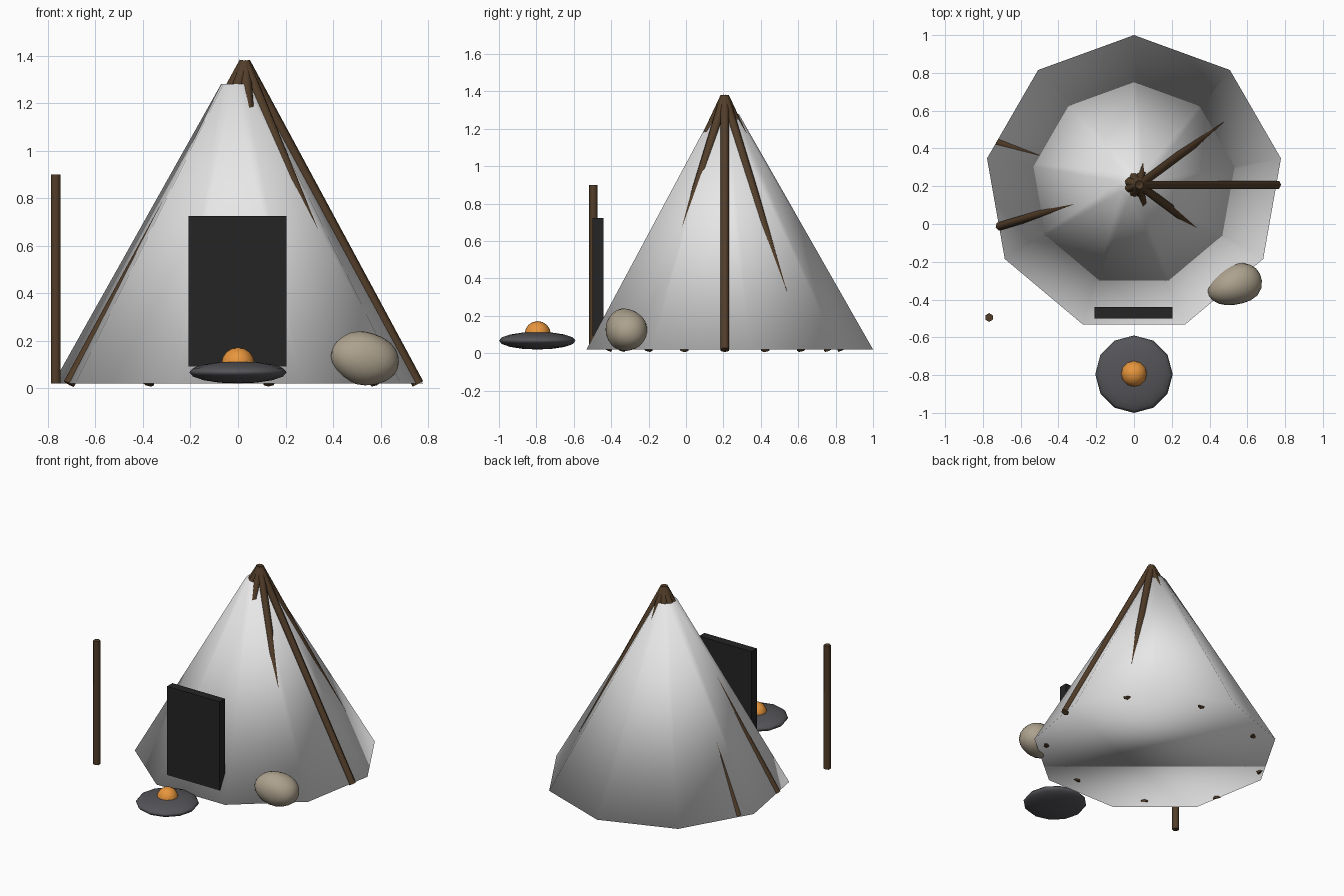
import bpy, math
from mathutils import Vector

if "Cube" in bpy.data.objects:
    bpy.data.objects.remove(bpy.data.objects["Cube"])


def material(name, rgb):
    m = bpy.data.materials.new(name)
    m.diffuse_color = (*rgb, 1)
    m.use_nodes = True
    m.node_tree.nodes["Principled BSDF"].inputs["Base Color"].default_value = m.diffuse_color
    return m


CANVAS = material("canvas_white", (0.8, 0.8, 0.8))
WOOD = material("dark_wood", (0.085, 0.047, 0.022))
DOOR = material("door_black", (0.018, 0.018, 0.018))
STONE = material("pit_grey", (0.09, 0.09, 0.1))
FLAME = material("flame_orange", (0.8, 0.3, 0.045))
ROCK = material("rock_tan", (0.42, 0.36, 0.27))


def finish(name, mat, smooth=True):
    o = bpy.context.object
    o.name = name
    o.data.materials.append(mat)
    for p in o.data.polygons:
        p.use_smooth = smooth
    return o


def rod(name, a, b, r, mat):
    """Six-sided rod from a to b."""
    a, b = Vector(a), Vector(b)
    d = b - a
    bpy.ops.mesh.primitive_cylinder_add(vertices=6, radius=r, depth=d.length,
                                        location=(a + b) / 2)
    o = finish(name, mat)
    o.rotation_euler = d.to_track_quat('Z', 'Y').to_euler()
    bpy.ops.object.shade_smooth_by_angle(angle=math.radians(65))
    return o


def ball(name, loc, scale, seg, rings, mat):
    bpy.ops.mesh.primitive_uv_sphere_add(segments=seg, ring_count=rings,
                                         radius=1, location=loc)
    o = finish(name, mat)
    o.scale = scale
    return o


# Tent cover: nine-sided cone, softly shaded including its floor
bpy.ops.mesh.primitive_cone_add(vertices=9, radius1=0.79, radius2=0.072,
                                depth=1.26, location=(0, 0.21, 0.65))
finish("tent_cover", CANVAS)

# Nine poles on an oval, meeting slightly off the tent axis
for i in range(9):
    t = math.radians(40 * i)
    foot = (0.757 * math.cos(t), 0.207 + 0.64 * math.sin(t), 0.018)
    rod(f"tent_pole_{i + 1}", foot, (0.028, 0.207, 1.37), 0.025, WOOD)

# Standing post beside the tent
rod("side_post", (-0.767, -0.495, 0.02), (-0.767, -0.495, 0.9), 0.023, WOOD)

# Door panel
bpy.ops.mesh.primitive_cube_add(size=1, location=(-0.002, -0.47, 0.408))
door = finish("door_panel", DOOR, smooth=False)
door.scale = (0.414, 0.06, 0.632)

# Fire pit and glowing ember
ball("fire_pit", (0, -0.795, 0.067), (0.205, 0.205, 0.047), 12, 8, STONE)
ball("ember", (0, -0.793, 0.102), (0.07, 0.07, 0.07), 12, 8, FLAME)

# Rounded rock, skewed a little so it is not a plain ellipsoid
bpy.ops.mesh.primitive_ico_sphere_add(subdivisions=3, radius=1,
                                      location=(0.533, -0.324, 0.125))
rock = finish("rock", ROCK)
for v in rock.data.vertices:
    x, y, z = v.co
    k = 1 + 0.05 * math.sin(3 * x + 2 * y) * math.cos(2 * z)
    v.co = (0.143 * k * x, 0.109 * k * y * (1 + 0.12 * x) + 0.025 * x,
            0.113 * k * z - 0.012 * x)
